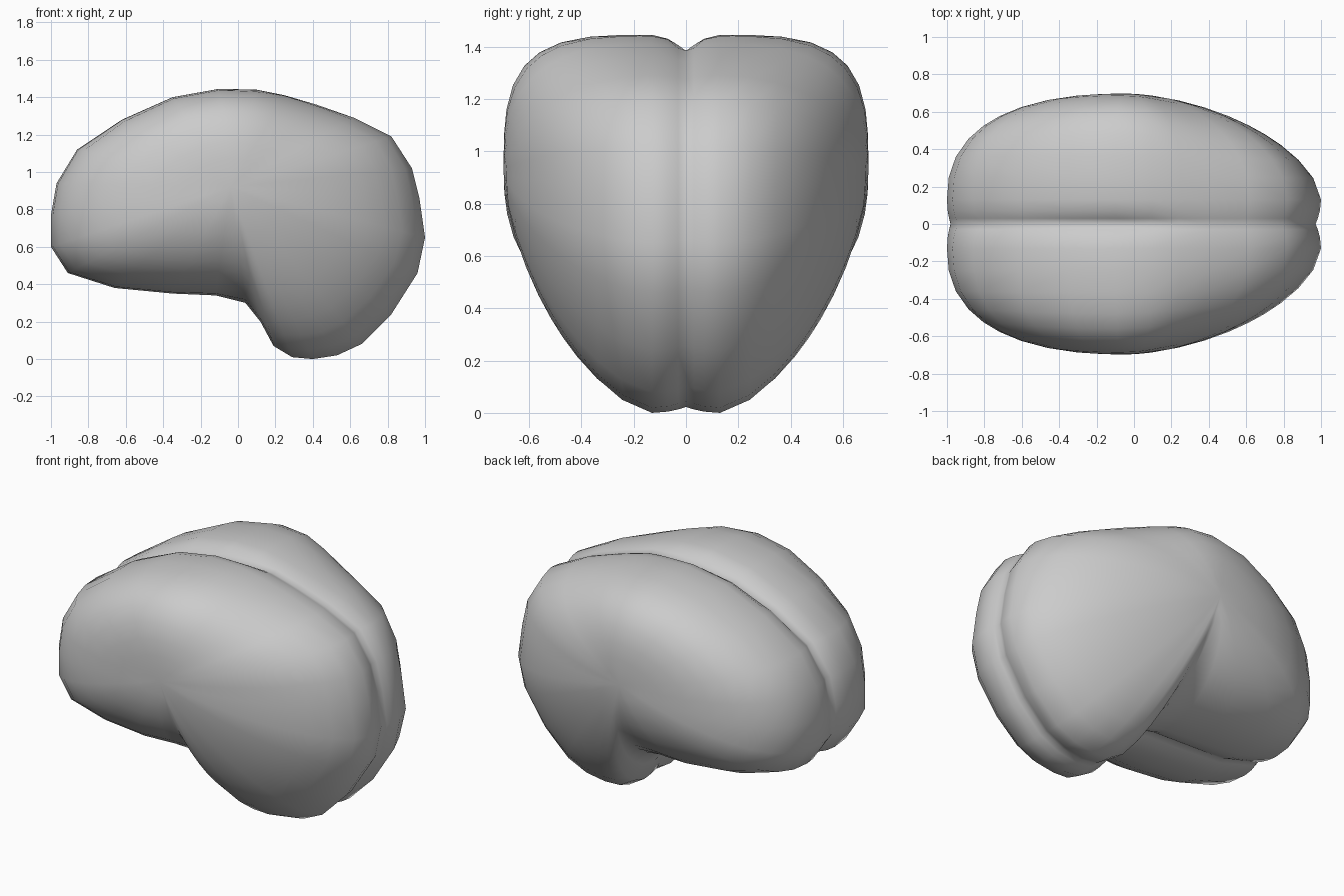
import bpy, math

if "Cube" in bpy.data.objects:
    bpy.data.objects.remove(bpy.data.objects["Cube"])

CX, CZ, WIDTH, RIM = -0.04, 0.92, 0.697, 0.13

# Side outline, clockwise: x, z, roundness exponent, depth of the middle groove
OUTLINE = [
    (-1.0, .60, 2.4, .02), (-1.0, .77, 2.4, .02), (-.97, .94, 2.45, .03),
    (-.86, 1.12, 2.6, .045), (-.62, 1.28, 3.0, .055), (-.35, 1.40, 3.4, .065),
    (-.10, 1.445, 3.5, .07), (.10, 1.44, 3.2, .06), (.25, 1.41, 2.7, .03),
    (.42, 1.36, 2.3, .03), (.62, 1.29, 2.0, .03), (.82, 1.19, 1.85, .03),
    (.93, 1.02, 1.75, .03), (.97, .86, 1.7, .03), (1.0, .65, 1.7, .03),
    (.96, .46, 1.65, .03), (.82, .24, 1.6, .03), (.66, .08, 1.55, .03),
    (.53, .02, 1.55, .03), (.40, 0, 1.55, .025), (.29, .01, 1.6, .03),
    (.19, .07, 1.65, .04), (.12, .20, 1.75, .05), (.04, .30, 1.85, .05),
    (-.12, .34, 2.1, .05), (-.35, .35, 2.3, .05), (-.66, .38, 2.3, .04),
    (-.91, .46, 2.4, .03),
]
ANGLES = [0, 12, 23, 33, 41, 48, 56, 65, 74, 82]


def ring(point_at):
    """One closed ring; point_at gives the scale from the centre and the y offset."""
    out = []
    for x, z, n, d in OUTLINE:
        s, y = point_at(n, d / math.hypot(x - CX, z - CZ))
        out.append((CX + (x - CX) * s, -y, CZ + (z - CZ) * s))
    return out


def bulge(deg):
    c, k = math.cos(math.radians(deg)), math.sin(math.radians(deg))

    def f(n, d):
        r = (c ** n + k ** n) ** (-1 / n)
        return c * r, RIM + (WIDTH - RIM) * k * r
    return f


# Groove rings at the middle, then the rounded side
rings = [ring(lambda n, d, y=y: (1 - d * (1 - y / RIM) ** 2, y)) for y in (0, .03, .07)]
rings += [ring(bulge(a)) for a in ANGLES]
N = len(OUTLINE)
verts = [v for r in rings for v in r] + [(CX, -WIDTH, CZ)]
faces = []
for r in range(len(rings) - 1):
    for i in range(N):
        j = (i + 1) % N
        faces.append((r * N + j, r * N + i, (r + 1) * N + i, (r + 1) * N + j))
last = (len(rings) - 1) * N
faces += [(last + (i + 1) % N, last + i, len(verts) - 1) for i in range(N)]

# Brain: one hemisphere mirrored across the middle
mesh = bpy.data.meshes.new("brain")
mesh.from_pydata(verts, [], faces)
mesh.polygons.foreach_set("use_smooth", [True] * len(faces))
mesh.update()
brain = bpy.data.objects.new("brain", mesh)
bpy.context.collection.objects.link(brain)
mirror = brain.modifiers.new("other_hemisphere", 'MIRROR')
mirror.use_axis = (False, True, False)
mirror.use_clip = True
